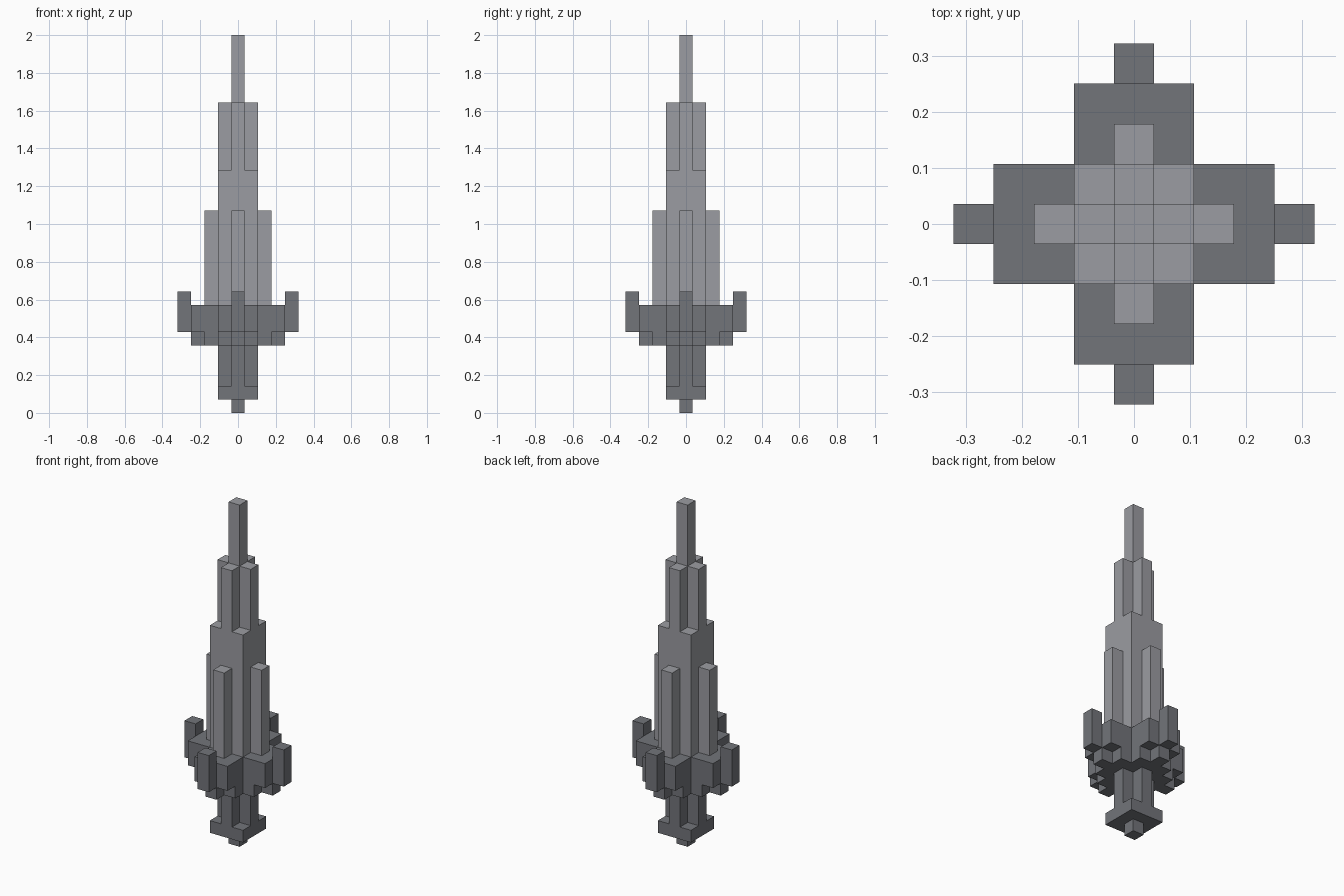
import bpy
import bmesh
from mathutils import Matrix
from math import pi

cube = bpy.data.objects.get("Cube")
if cube:
    bpy.data.objects.remove(cube, do_unlink=True)

U = 2 / 28  # size of one block


def make_material(name, colour):
    mat = bpy.data.materials.new(name)
    mat.use_nodes = True
    mat.diffuse_color = colour
    bsdf = next(n for n in mat.node_tree.nodes if n.type == 'BSDF_PRINCIPLED')
    bsdf.inputs["Base Color"].default_value = colour
    return mat


LIGHT = make_material("light_steel", (0.33, 0.335, 0.36, 1))
DARK = make_material("dark_iron", (0.17, 0.177, 0.195, 1))


def finish(name, bm, mat):
    bmesh.ops.recalc_face_normals(bm, faces=bm.faces)
    mesh = bpy.data.meshes.new(name)
    bm.to_mesh(mesh)
    bm.free()
    mesh.materials.append(mat)
    bpy.context.collection.objects.link(bpy.data.objects.new(name, mesh))


def extrude(bm, outline, bottom, top):
    face = bm.faces.new([bm.verts.new((x * U, y * U, bottom * U)) for x, y in outline])
    side = bmesh.ops.extrude_face_region(bm, geom=[face], use_keep_orig=True)
    new = [v for v in side["geom"] if isinstance(v, bmesh.types.BMVert)]
    bmesh.ops.translate(bm, verts=new, vec=(0, 0, (top - bottom) * U))


def tier(name, mat, corners, bottom, top):
    """Extrude a four-fold outline given by the corners of one quadrant."""
    outline = []
    for _ in range(4):
        outline += corners
        corners = [(-y, x) for x, y in corners]
    bm = bmesh.new()
    extrude(bm, outline, bottom, top)
    finish(name, bm, mat)


def ring_of_posts(name, mat, inner, bottom, top):
    """Four single-block posts, one on each side."""
    for i, side in enumerate(("left", "back", "right", "front")):
        bm = bmesh.new()
        extrude(bm, [(inner, -.5), (inner + 1, -.5), (inner + 1, .5), (inner, .5)], bottom, top)
        bm.transform(Matrix.Rotation(i * pi / 2, 4, 'Z'))
        finish(f"{name}_{side}", bm, mat)


SQUARE_1 = [(.5, .5)]
SQUARE_3 = [(1.5, 1.5)]
PLUS = [(1.5, .5), (.5, .5), (.5, 1.5)]

# Handle
tier("pommel_tip", DARK, SQUARE_1, 0, 1)
tier("pommel", DARK, SQUARE_3, 1, 2)
tier("grip", DARK, PLUS, 2, 5)

# Guard
tier("guard_underside", DARK,
     [(3.5, .5), (2.5, .5), (2.5, 1.5), (1.5, 1.5), (1.5, 2.5), (.5, 2.5), (.5, 3.5)], 5, 6)
tier("guard", DARK, [(3.5, 1.5), (1.5, 1.5), (1.5, 3.5)], 6, 8)
ring_of_posts("guard_prong", DARK, 3.5, 6, 9)

# Blade
tier("blade_core", LIGHT, SQUARE_3, 8, 18)
ring_of_posts("blade_rib", LIGHT, 1.5, 8, 15)
tier("blade_upper", LIGHT, PLUS, 18, 23)
tier("blade_tip", LIGHT, SQUARE_1, 23, 28)
